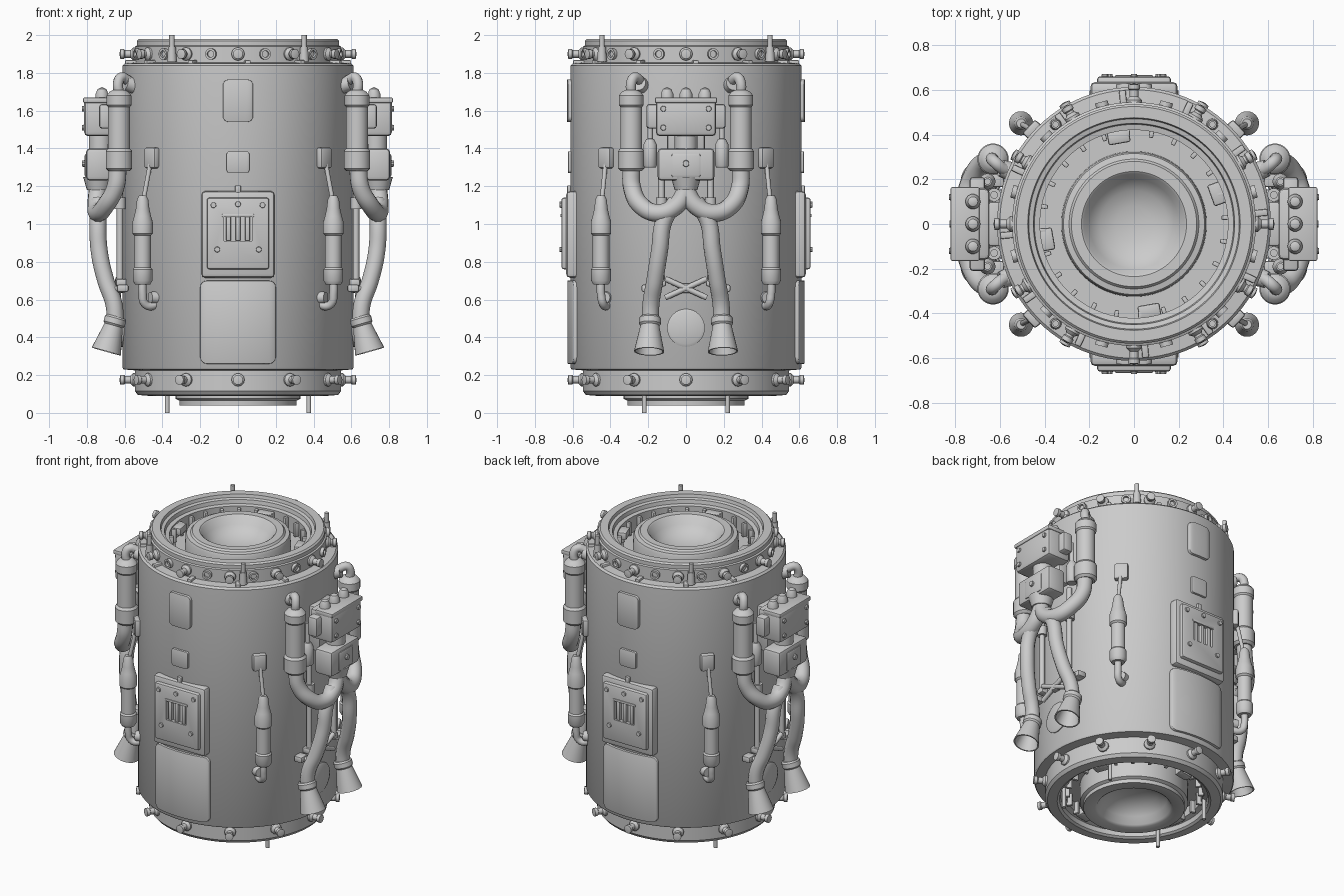
import bpy, bmesh, math
from mathutils import Vector, Matrix

if "Cube" in bpy.data.objects:
    bpy.data.objects.remove(bpy.data.objects["Cube"])

def finish(bm, name, bevel=0, segs=2):
    bmesh.ops.recalc_face_normals(bm, faces=bm.faces)
    me = bpy.data.meshes.new(name)
    bm.to_mesh(me)
    bm.free()
    ob = bpy.data.objects.new(name, me)
    bpy.context.collection.objects.link(ob)
    if bevel:
        m = ob.modifiers.new("bevel", 'BEVEL')
        m.width, m.segments, m.limit_method = bevel, segs, 'ANGLE'
    return ob

def box(name, c, size, bevel=0.01, rot=0):
    bm = bmesh.new()
    bmesh.ops.create_cube(bm, size=1)
    bmesh.ops.scale(bm, vec=size, verts=bm.verts)
    bm.transform(Matrix.Translation(c) @ Matrix.Rotation(rot, 4, 'Z'))
    return finish(bm, name, bevel)

def lathe(name, prof, n=32, at=(0, 0, 0), axis=(0, 0, 1)):
    """Revolve (radius, height) points around an axis."""
    bm = bmesh.new()
    vs = [bm.verts.new((r, 0, z)) for r, z in prof]
    es = [bm.edges.new(p) for p in zip(vs, vs[1:])]
    bmesh.ops.spin(bm, geom=vs + es, cent=(0, 0, 0), axis=(0, 0, 1), angle=math.tau, steps=n, use_duplicate=False)
    bmesh.ops.remove_doubles(bm, verts=bm.verts, dist=1e-5)
    q = Vector((0, 0, 1)).rotation_difference(Vector(axis))
    bm.transform(Matrix.Translation(at) @ q.to_matrix().to_4x4())
    return finish(bm, name)

def rod(name, a, b, r1, r2=None, n=16):
    a, b = Vector(a), Vector(b)
    h = (b - a).length
    return lathe(name, [(0, 0), (r1, 0), (r2 or r1, h), (0, h)], n, a, b - a)

def tube(name, pts, r):
    cu = bpy.data.curves.new(name, 'CURVE')
    cu.dimensions, cu.bevel_depth, cu.bevel_resolution, cu.use_fill_caps = '3D', r, 4, True
    cu.resolution_u = 8
    sp = cu.splines.new('BEZIER')
    sp.bezier_points.add(len(pts) - 1)
    for bp, p in zip(sp.bezier_points, pts):
        bp.co = p
        bp.handle_left_type = bp.handle_right_type = 'AUTO'
    ob = bpy.data.objects.new(name, cu)
    bpy.context.collection.objects.link(ob)

def curved_panel(name, s, hw, z0, z1, r, corner):
    """Rounded panel that wraps the drum on the s*Y side."""
    bm = bmesh.new()
    cols = []
    xs = [-hw + corner * (1 - math.cos(i * math.pi / 8)) for i in range(5)]
    xs += [(-1 + i / 4) * (hw - corner) for i in range(1, 8)] + [-x for x in xs[::-1]]
    for x in xs:
        t = max(0, abs(x) - (hw - corner)) / corner
        d = corner * (1 - math.sqrt(max(0, 1 - t * t)))
        cols.append([bm.verts.new((x, s * math.sqrt(q * q - x * x), z))
                     for q, z in ((r, z0 + d), (r, z1 - d), (0.59, z1 - d), (0.59, z0 + d))])
    for a, b in zip(cols, cols[1:]):
        for i in range(4):
            bm.faces.new((a[i], b[i], b[(i + 1) % 4], a[(i + 1) % 4]))
    bm.faces.new(cols[0])
    bm.faces.new(cols[-1])
    return finish(bm, name, 0.006)

def polar(r, deg, z):
    a = math.radians(deg)
    return (r * math.cos(a), r * math.sin(a), z)

# Drum with end rings, channels, collars and dished ends
lathe("drum", [(0, 1.835), (.08, 1.842), (.15, 1.865), (.2, 1.905), (.225, 1.95), (.235, 1.957), (.28, 1.957), (.29, 1.945),
               (.315, 1.94), (.322, 1.925), (.325, 1.82), (.42, 1.82), (.42, 1.925), (.445, 1.93), (.45, 1.955), (.47, 1.96),
               (.475, 1.98), (.525, 1.98), (.535, 1.97), (.535, 1.945), (.545, 1.94), (.545, 1.855), (.6, 1.85), (.612, 1.838),
               (.612, .24), (.605, .23), (.545, .225), (.545, .115), (.53, .095), (.47, .09), (.455, .1), (.45, .13), (.42, .14),
               (.42, .2), (.33, .2), (.33, .075), (.31, .065), (.31, .04), (.24, .04), (.225, .05), (.2, .095), (.15, .14),
               (.08, .165), (0, .172)], 96)

# Studs, clips and channel ribs around both end rings
for i in range(24):
    a = i * 15
    if i % 2 == 0:
        for z in (1.9, .175):
            end = .608 if i % 6 == 0 or z < 1 else .59
            lathe("ring_stud", [(0, 0), (.035, 0), (.035, .02), (.02, .035), (.02, end - .545), (.026, end - .54),
                                (.026, end - .52), (0, end - .515)], 12, polar(.535, a, z), polar(1, a, 0))
        box("ring_clip", polar(.555, a + 5, 1.855), (.09, .03, .025), .006, math.radians(a + 5))
    else:
        lathe("ring_port", [(0, 0), (.03, 0), (.03, .025), (.018, .025), (.018, .01), (0, .01)], 12,
              polar(.54, a, 1.9), polar(1, a, 0))
    for z in (1.87, .165):
        box("channel_rib", polar(.41, a + 4, z), (.035, .02, .09), .004, math.radians(a + 4))
for a in (20, 100, 190, 280):
    for z in (1.89, .14):
        box("channel_block", polar(.395, a, z), (.06, .1, .05), .01, math.radians(a))

# Locating pins at both ends
for sx in (-1, 1):
    for sy in (-1, 1):
        rod("top_pin_base", (sx * .35, sy * .445, 1.86), (sx * .35, sy * .445, 1.94), .026, .02)
        rod("top_pin", (sx * .35, sy * .445, 1.9), (sx * .35, sy * .445, 2), .014)
        rod("bottom_pin", (sx * .375, sy * .22, 0), (sx * .375, sy * .22, .15), .012)

# Front and back hatches
cutters = []
for s in (-1, 1):
    curved_panel("lower_panel", s, .2, .26, .7, .628, .035)
    curved_panel("upper_panel", s, .08, 1.54, 1.765, .63, .03)
    curved_panel("small_panel", s, .06, 1.27, 1.385, .626, .015)
    box("hatch_base", (0, s * .595, .945), (.39, .08, .46), .022)
    plate = box("hatch_cover", (0, s * .62, .95), (.33, .08, .38), .014)
    cut = box("hatch_cutter", (0, s * .66, .975), (.15, .08, .13), 0)
    cut.hide_render = True
    cutters.append(cut)
    m = plate.modifiers.new("window", 'BOOLEAN')
    m.object, m.operation, m.solver = cut, 'DIFFERENCE', 'EXACT'
    for x in (-.05, 0, .05):
        box("window_bar", (x, s * .64, .975), (.026, .034, .13), .006)
    box("window_ledge", (0, s * .658, 1.045), (.17, .014, .016), .004)
    for x, z in ((-.11, .865), (.11, .865), (0, 1.105), (-.13, 1.1), (.13, 1.1)):
        rod("hatch_bolt", (x, s * .64, z), (x, s * .67, z), .018, .014, 10)
    box("hatch_hinge", (0, s * .615, 1.185), (.03, .03, .04), .006)

# Dampers on the four diagonals
for sx in (-1, 1):
    for sy in (-1, 1):
        P = lambda x, y, z: (sx * x, sy * y, z)
        ang = math.atan2(sy * .42, sx * .455)
        box("damper_mount", P(.453, .42, 1.35), (.05, .085, .11), .012, ang)
        rod("damper_rod", P(.463, .425, 1.33), P(.5, .445, 1.13), .012)
        lathe("damper", [(0, .68), (.04, .68), (.052, .7), (.052, .76), (.044, .77), (.044, .94), (.054, .95), (.054, 1.01),
                         (.045, 1.04), (.036, 1.08), (.03, 1.13), (.02, 1.15), (0, 1.15)], 24, P(.505, .45, 0))
        tube("damper_hook", [P(.505, .45, .7), P(.505, .45, .63), P(.495, .44, .58), P(.46, .425, .565), P(.41, .4, .6)], .022)
        rod("damper_foot", P(.4, .4, .61), P(.465, .43, .61), .04, .03)

# Valve and hose assemblies on both sides
for sx in (-1, 1):
    S = lambda x, y, z: (sx * x, y, z)
    box("valve_block", S(.73, 0, 1.565), (.17, .32, .2), .022)
    box("valve_flange", S(.7, 0, 1.57), (.07, .42, .13), .015)
    box("valve_bracket", S(.63, 0, 1.5), (.1, .2, .3), .015)
    box("valve_rim", S(.755, 0, 1.655), (.13, .33, .03), .008)
    box("lower_valve", S(.74, 0, 1.315), (.13, .3, .17), .02)
    box("lower_valve_face", S(.79, 0, 1.31), (.045, .16, .13), .015)
    rod("valve_link", S(.73, 0, 1.38), S(.73, 0, 1.5), .06)
    rod("valve_neck", S(.74, 0, 1.18), S(.74, 0, 1.25), .06, .08, 20)
    for y in (-.1, 0, .1):
        lathe("valve_cap", [(0, 0), (.034, 0), (.034, .04), (.022, .065), (0, .075)], 14, S(.72, y, 1.65))
    for y in (-.12, .12):
        for z in (1.51, 1.61):
            rod("valve_bolt", S(.8, y, z), S(.826, y, z), .018, .014, 10)
    rod("valve_knob", S(.8, 0, 1.32), S(.825, 0, 1.32), .02, .016, 10)
    lathe("round_cover", [(0, 0), (.1, 0), (.1, .025), (.085, .032), (0, .032)], 32, S(.592, 0, .45), (sx, 0, 0))
    box("brace_hub", S(.625, 0, .66), (.04, .06, .05), .01)
    for y in (-1, 1):
        P = lambda x, yy, z: (sx * x, y * yy, z)
        # Reservoir with its top elbow
        lathe("reservoir", [(0, 1.28), (.055, 1.28), (.07, 1.295), (.07, 1.385), (.058, 1.4), (.058, 1.62), (.066, 1.63),
                            (.066, 1.68), (.05, 1.7), (.03, 1.71), (0, 1.71)], 28, P(.63, .29, 0))
        tube("reservoir_elbow", [P(.63, .29, 1.69), P(.635, .29, 1.745), P(.62, .275, 1.775), P(.59, .25, 1.765),
                                 P(.55, .235, 1.73)], .027)
        rod("elbow_socket", P(.54, .23, 1.73), P(.595, .25, 1.745), .045, .038)
        # Hoses: reservoir to neck, then down to the nozzle
        tube("curved_hose", [P(.635, .29, 1.3), P(.65, .285, 1.19), P(.7, .24, 1.1), P(.74, .15, 1.058), P(.75, .06, 1.09),
                             P(.745, .01, 1.16), P(.74, 0, 1.21)], .048)
        tube("down_hose", [P(.74, .05, 1.12), P(.742, .115, 1.02), P(.735, .14, .86), P(.7, .165, .7), P(.658, .185, .58),
                           P(.648, .19, .48)], .045)
        a, b = Vector(P(.645, .19, .51)), Vector(P(.697, .195, .325))
        h = (b - a).length
        lathe("nozzle", [(0, 0), (.05, 0), (.058, .01), (.058, .04), (.05, .05), (.08, h), (.072, h), (.045, .08), (0, .08)],
              28, a, b - a)
        # Small canisters, guide rods and cross brace
        lathe("canister", [(0, 1.3), (.03, 1.3), (.036, 1.31), (.036, 1.42), (.02, 1.45), (0, 1.455)], 16, P(.655, .19, 0))
        rod("canister_pipe", P(.655, .19, 1.4), P(.655, .19, 1.58), .014)
        rod("guide_rod", P(.625, .13, .7), P(.625, .13, 1.3), .017)
        rod("guide_clamp", P(.625, .13, 1.08), P(.625, .13, 1.14), .03)
        box("guide_foot", P(.615, .13, .69), (.06, .05, .04), .01)
        rod("brace_arm", P(.635, -.11, .61), P(.635, .11, .71), .015)
        box("brace_pad", P(.61, .2, .66), (.06, .07, .04), .01)
        rod("hose_clip", P(.6, .2, .655), P(.69, .175, .655), .018)

# Bake modifiers and curves, drop the cutters, smooth shallow edges
bpy.ops.object.select_all(action='SELECT')
bpy.context.view_layer.objects.active = bpy.context.selected_objects[0]
bpy.ops.object.convert(target='MESH')
for c in cutters:
    bpy.data.objects.remove(c, do_unlink=True)
bpy.ops.object.select_all(action='SELECT')
bpy.context.view_layer.objects.active = bpy.context.selected_objects[0]
bpy.ops.object.shade_smooth_by_angle(angle=math.radians(35))
